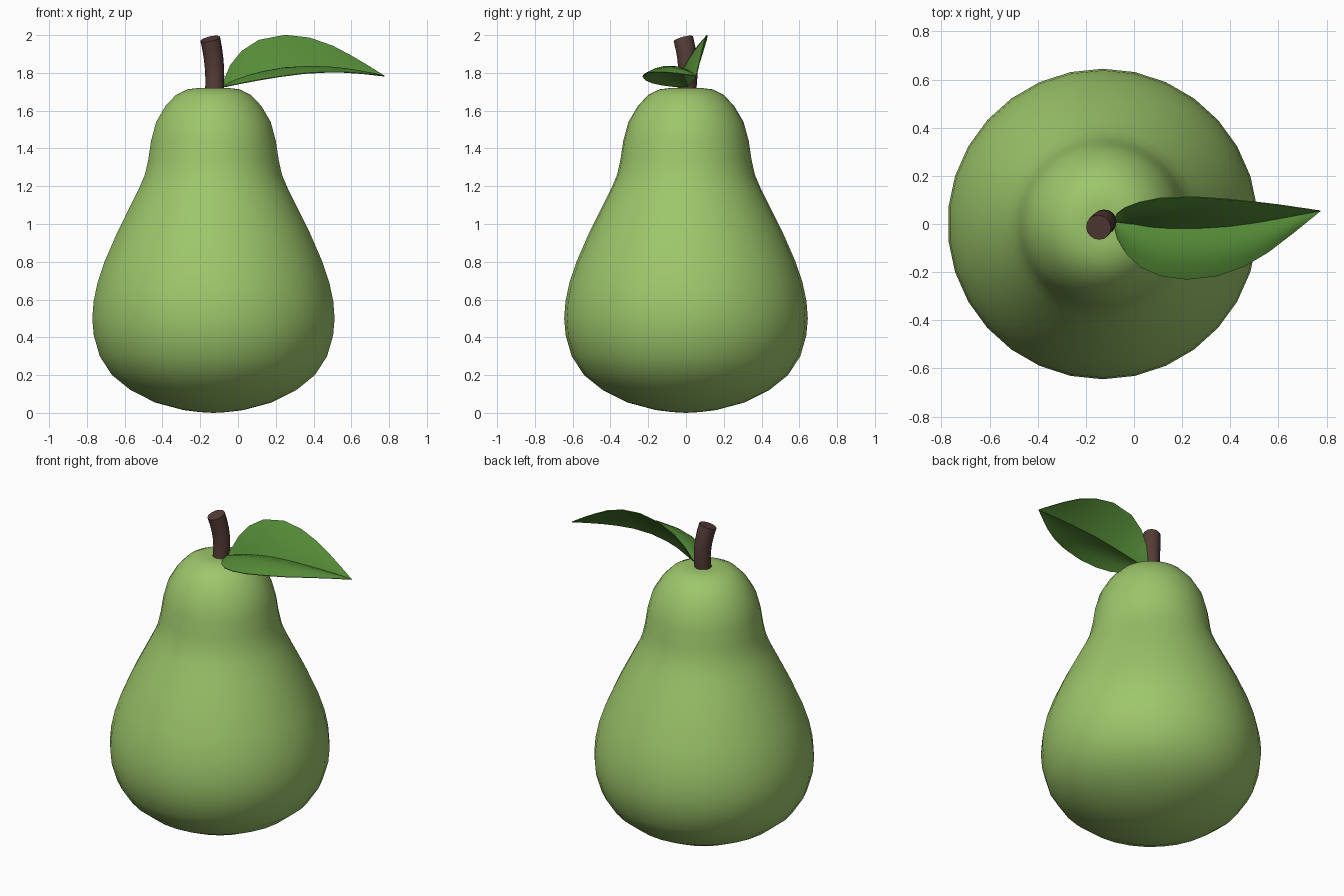
import bpy, bmesh, math
from mathutils import Vector

if "Cube" in bpy.data.objects:
    bpy.data.objects.remove(bpy.data.objects["Cube"])


def material(name, rgb):
    m = bpy.data.materials.new(name)
    m.diffuse_color = (*rgb, 1)
    m.use_nodes = True
    m.node_tree.nodes["Principled BSDF"].inputs["Base Color"].default_value = m.diffuse_color
    return m


def finish(bm, name, mat, angle, thickness=0):
    bmesh.ops.remove_doubles(bm, verts=bm.verts, dist=0.0005)
    bmesh.ops.recalc_face_normals(bm, faces=bm.faces)
    me = bpy.data.meshes.new(name)
    bm.to_mesh(me)
    bm.free()
    ob = bpy.data.objects.new(name, me)
    bpy.context.collection.objects.link(ob)
    me.materials.append(mat)
    bpy.ops.object.select_all(action='DESELECT')
    ob.select_set(True)
    bpy.context.view_layer.objects.active = ob
    if thickness:
        mod = ob.modifiers.new("thickness", 'SOLIDIFY')
        mod.thickness, mod.offset = thickness, 0
        bpy.ops.object.modifier_apply(modifier=mod.name)
    bpy.ops.object.shade_smooth_by_angle(angle=math.radians(angle))


def skin(bm, rows, closed):
    """Join rows of points with quads."""
    grid = [[bm.verts.new(p) for p in row] for row in rows]
    n = len(grid[0])
    for a, b in zip(grid, grid[1:]):
        for i in range(n if closed else n - 1):
            j = (i + 1) % n
            bm.faces.new((a[i], a[j], b[j], b[i]))
    return grid


pear_green = material("pear green", (0.335, 0.565, 0.145))
leaf_green = material("leaf green", (0.09, 0.26, 0.038))
stem_brown = material("stem brown", (0.09, 0.045, 0.038))

# Pear body: lathe profile (radius, height)
CX, SIDES = -0.13, 30
profile = [(0.07, 0.004), (0.16, 0.015), (0.31, 0.055), (0.44, 0.12), (0.54, 0.20),
           (0.605, 0.30), (0.637, 0.41), (0.645, 0.50), (0.638, 0.59), (0.617, 0.69),
           (0.58, 0.80), (0.51, 0.96), (0.44, 1.10), (0.395, 1.19), (0.365, 1.26),
           (0.347, 1.34), (0.332, 1.44), (0.305, 1.54), (0.255, 1.625), (0.20, 1.683),
           (0.14, 1.713), (0.08, 1.72)]
bm = bmesh.new()
rings = [[(CX + r * math.sin(2 * math.pi * i / SIDES), r * math.cos(2 * math.pi * i / SIDES), z)
          for i in range(SIDES)] for r, z in profile]
grid = skin(bm, rings, True)
for ring, z in ((grid[0], 0.0), (grid[-1], 1.715)):
    tip = bm.verts.new((CX, 0, z))
    for i in range(SIDES):
        bm.faces.new((ring[i], ring[(i + 1) % SIDES], tip))
finish(bm, "pear_body", pear_green, 60)

# Stem: round section swept along a bent path
a, b, c = Vector((-0.127, 0.0, 1.68)), Vector((-0.113, 0.026, 1.83)), Vector((-0.147, -0.014, 1.98))
bm = bmesh.new()
rings = []
for k in range(7):
    t = k / 6
    p = a * (1 - t) ** 2 + b * 2 * t * (1 - t) + c * t * t
    d = ((b - a) * (1 - t) + (c - b) * t).normalized()
    u = d.cross(Vector((0, 1, 0))).normalized()
    v = d.cross(u)
    r = 0.049 + 0.004 * t
    rings.append([p + r * (u * math.cos(s * math.pi / 8) + v * math.sin(s * math.pi / 8))
                  for s in range(16)])
grid = skin(bm, rings, True)
bm.faces.new(grid[0])
bm.faces.new(grid[-1])
finish(bm, "stem", stem_brown, 40)

# Leaf: stations of front edge, midrib and back edge, with bulged blades
stations = [
    ((-0.085, 0.005, 1.725), (-0.085, 0.01, 1.725), (-0.085, 0.015, 1.73)),
    ((-0.068, -0.06, 1.727), (-0.05, 0.005, 1.738), (-0.07, 0.045, 1.77)),
    ((-0.03, -0.125, 1.735), (0.00, 0.00, 1.757), (-0.04, 0.067, 1.84)),
    ((0.03, -0.18, 1.747), (0.07, -0.012, 1.780), (0.02, 0.09, 1.915)),
    ((0.11, -0.215, 1.762), (0.15, -0.018, 1.800), (0.11, 0.108, 1.973)),
    ((0.22, -0.23, 1.78), (0.26, -0.018, 1.817), (0.25, 0.113, 2.0)),
    ((0.35, -0.215, 1.797), (0.38, -0.011, 1.822), (0.38, 0.104, 1.985)),
    ((0.46, -0.175, 1.803), (0.49, 0.003, 1.817), (0.50, 0.092, 1.943)),
    ((0.56, -0.115, 1.803), (0.59, 0.02, 1.808), (0.60, 0.08, 1.89)),
    ((0.66, -0.038, 1.796), (0.68, 0.037, 1.797), (0.69, 0.067, 1.837)),
    ((0.775, 0.055, 1.783), (0.775, 0.055, 1.783), (0.775, 0.055, 1.783))]
N = 4
rows = []
for f, m, k in stations:
    f, m, k = Vector(f), Vector(m), Vector(k)
    row = []
    for i in range(N):
        t = i / N
        row.append(f.lerp(m, t) + Vector((0, 0, 0.12 * (f - m).length * 4 * t * (1 - t))))
    for i in range(N + 1):
        t = i / N
        row.append(m.lerp(k, t) + Vector((0, -0.03, 0.02)) * ((k - m).length * 4 * t * (1 - t)))
    rows.append(row)
bm = bmesh.new()
skin(bm, rows, False)
bmesh.ops.dissolve_degenerate(bm, dist=0.0005, edges=bm.edges)
finish(bm, "leaf", leaf_green, 40, 0.005)
